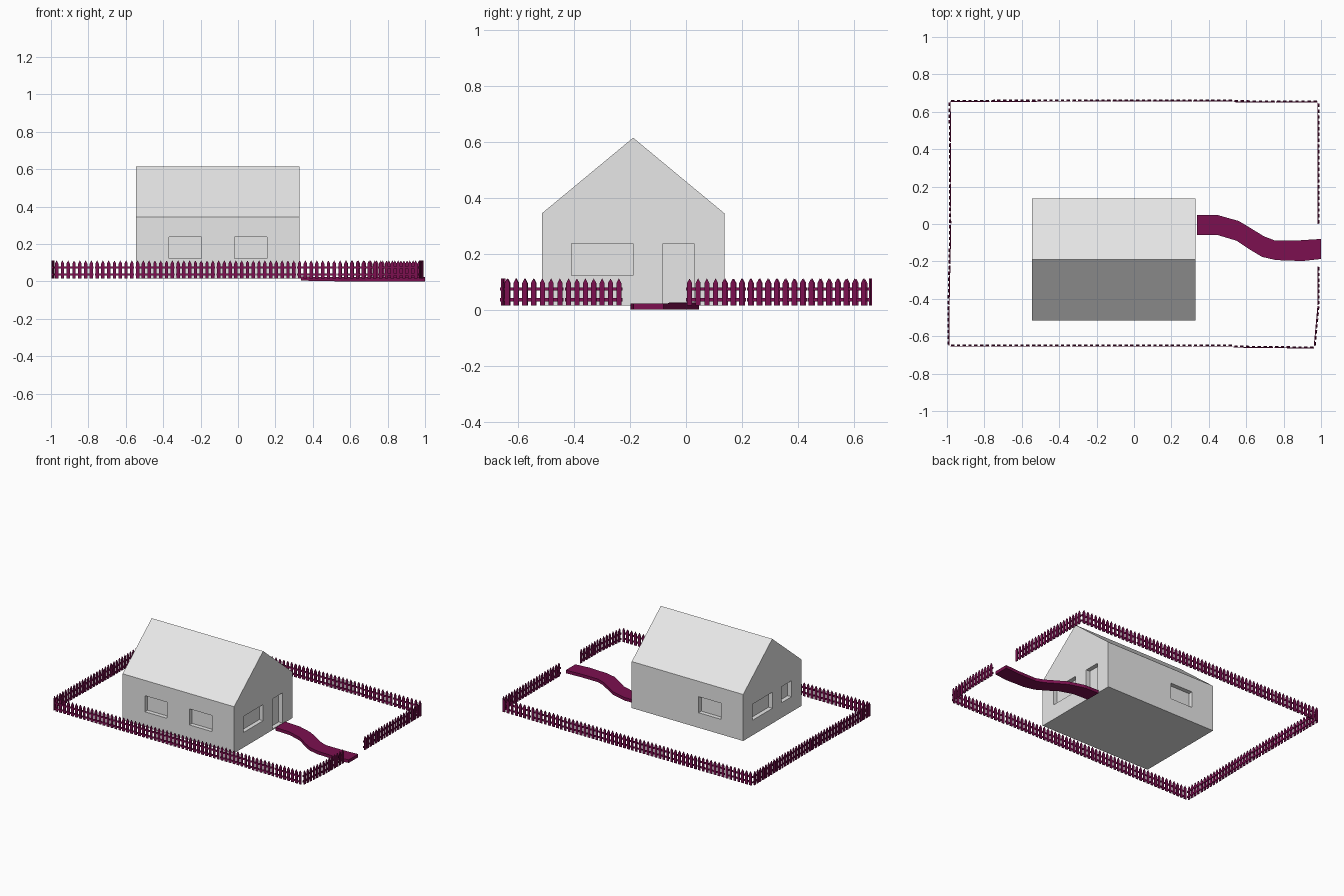
import bpy, bmesh
from mathutils import Vector, Matrix

if "Cube" in bpy.data.objects:
    bpy.data.objects.remove(bpy.data.objects["Cube"])


def material(name, rgb):
    m = bpy.data.materials.new(name)
    m.diffuse_color = (*rgb, 1)
    m.use_nodes = True
    m.node_tree.nodes["Principled BSDF"].inputs["Base Color"].default_value = m.diffuse_color
    return m


GREY = material("pale grey", (0.8, 0.8, 0.8))
PLUM = material("plum", (0.2, 0.005, 0.08))


def finish(bm, name, mat):
    bmesh.ops.recalc_face_normals(bm, faces=bm.faces)
    me = bpy.data.meshes.new(name)
    bm.to_mesh(me)
    bm.free()
    me.materials.append(mat)
    ob = bpy.data.objects.new(name, me)
    bpy.context.collection.objects.link(ob)
    return ob


def prism(bm, points, offset):
    """Extrude a flat outline along an offset."""
    face = bm.faces.new([bm.verts.new(p) for p in points])
    ext = bmesh.ops.extrude_face_region(bm, geom=[face])
    verts = [v for v in ext["geom"] if isinstance(v, bmesh.types.BMVert)]
    bmesh.ops.translate(bm, verts=verts, vec=offset)


def box(bm, lo, hi):
    lo, hi = Vector(lo), Vector(hi)
    bmesh.ops.create_cube(bm, size=1, matrix=Matrix.LocRotScale(
        (lo + hi) / 2, None, hi - lo))


# House: gable profile swept along x
X0, X1, Y0, Y1 = -0.545, 0.33, -0.515, 0.137
BASE, EAVE, RIDGE = 0.015, 0.345, 0.615
bm = bmesh.new()
profile = [(Y0, BASE), (Y1, BASE), (Y1, EAVE), ((Y0 + Y1) / 2, RIDGE), (Y0, EAVE)]
prism(bm, [(X0, y, z) for y, z in profile], (X1 - X0, 0, 0))
house = finish(bm, "house", GREY)

# Window and door recesses
D, OUT = 0.03, 0.05
SILL, HEAD = 0.122, 0.236
bm = bmesh.new()
for a, b in ((-0.37, -0.195), (-0.02, 0.155)):              # front windows
    box(bm, (a, Y0 - OUT, SILL), (b, Y0 + D, HEAD))
box(bm, (-0.37, Y1 - D, SILL), (-0.195, Y1 + OUT, HEAD))    # back window
for a, b in ((-0.405, -0.295), (-0.19, 0.03)):              # left windows
    box(bm, (X0 - OUT, a, SILL), (X0 + D, b, HEAD))
box(bm, (X1 - D, -0.41, SILL), (X1 + OUT, -0.19, HEAD))     # right window
box(bm, (X1 - D, -0.082, 0.022), (X1 + OUT, 0.028, HEAD))   # door
cutter = finish(bm, "opening_cutter", GREY)
cutter.hide_render = True
mod = house.modifiers.new("openings", "BOOLEAN")
mod.object = cutter
mod.operation = "DIFFERENCE"
mod.solver = "EXACT"
bpy.context.view_layer.objects.active = house
house.select_set(True)
bpy.ops.object.modifier_apply(modifier=mod.name)
bpy.data.objects.remove(cutter)

# Winding path: strip between two edge lines, extruded
upper = [(.337, .047), (.45, .047), (.56, .016), (.62, -.02), (.695, -.066),
         (.75, -.087), (.89, -.087), (1, -.08)]
lower = [(.337, -.06), (.45, -.06), (.55, -.09), (.615, -.134), (.685, -.176),
         (.76, -.193), (.9, -.198), (1, -.187)]
bm = bmesh.new()
rows = []
for u, l in zip(upper, lower):
    lift = 0.004 * max(0, (0.5 - u[0]) / 0.16)
    rows.append([bm.verts.new((x, y, z + lift))
                 for (x, y), z in ((u, 0), (l, 0), (l, .022), (u, .022))])
for r, s in zip(rows, rows[1:]):
    for i in range(4):
        j = (i + 1) % 4
        bm.faces.new((r[i], r[j], s[j], s[i]))
bm.faces.new(rows[0])
bm.faces.new(rows[-1])
finish(bm, "path", PLUM)

# Picket fence: panels of seven pickets and two rails
PICKETS, WIDTH, THICK = 7, 0.018, 0.006


def panel(bm, a, b):
    a, b = Vector((*a, 0)), Vector((*b, 0))
    along = (b - a).normalized()
    side = Vector((-along.y, along.x, 0))
    up = Vector((0, 0, 1))
    step = (b - a).length / PICKETS
    w = WIDTH / 2
    for i in range(PICKETS):
        c = a + along * step * (i + 0.5)
        outline = [(-w, .015), (w, .015), (w, .095), (0, .112), (-w, .095)]
        prism(bm, [c + along * s + up * z for s, z in outline], side * THICK)
    inset = along * 0.003
    for z in (0.03, 0.068):
        p, q = a + inset + up * z, b - inset + up * z
        prism(bm, [p, q, q + up * .012, p + up * .012], side * -0.005)


runs = {
    "back_fence": [((-.985, .658), (.53, .66), 7), ((.53, .656), (.985, .654), 2)],
    "front_fence": [((-.985, -.651), (.53, -.651), 7), ((.53, -.656), (.965, -.661), 2)],
    "left_fence": [((-.982, 0), (-.985, .655), 3), ((-.991, -.435), (-.982, 0), 2),
                   ((-.991, -.652), (-.991, -.435), 1)],
    "right_fence": [((.985, .65), (.986, -.003), 3), ((.987, -.225), (.986, -.435), 1),
                    ((.986, -.435), (.966, -.655), 1)],
}
for name, parts in runs.items():
    bm = bmesh.new()
    for a, b, n in parts:
        a, b = Vector(a), Vector(b)
        for i in range(n):
            panel(bm, a.lerp(b, i / n), a.lerp(b, (i + 1) / n))
    finish(bm, name, PLUM)
